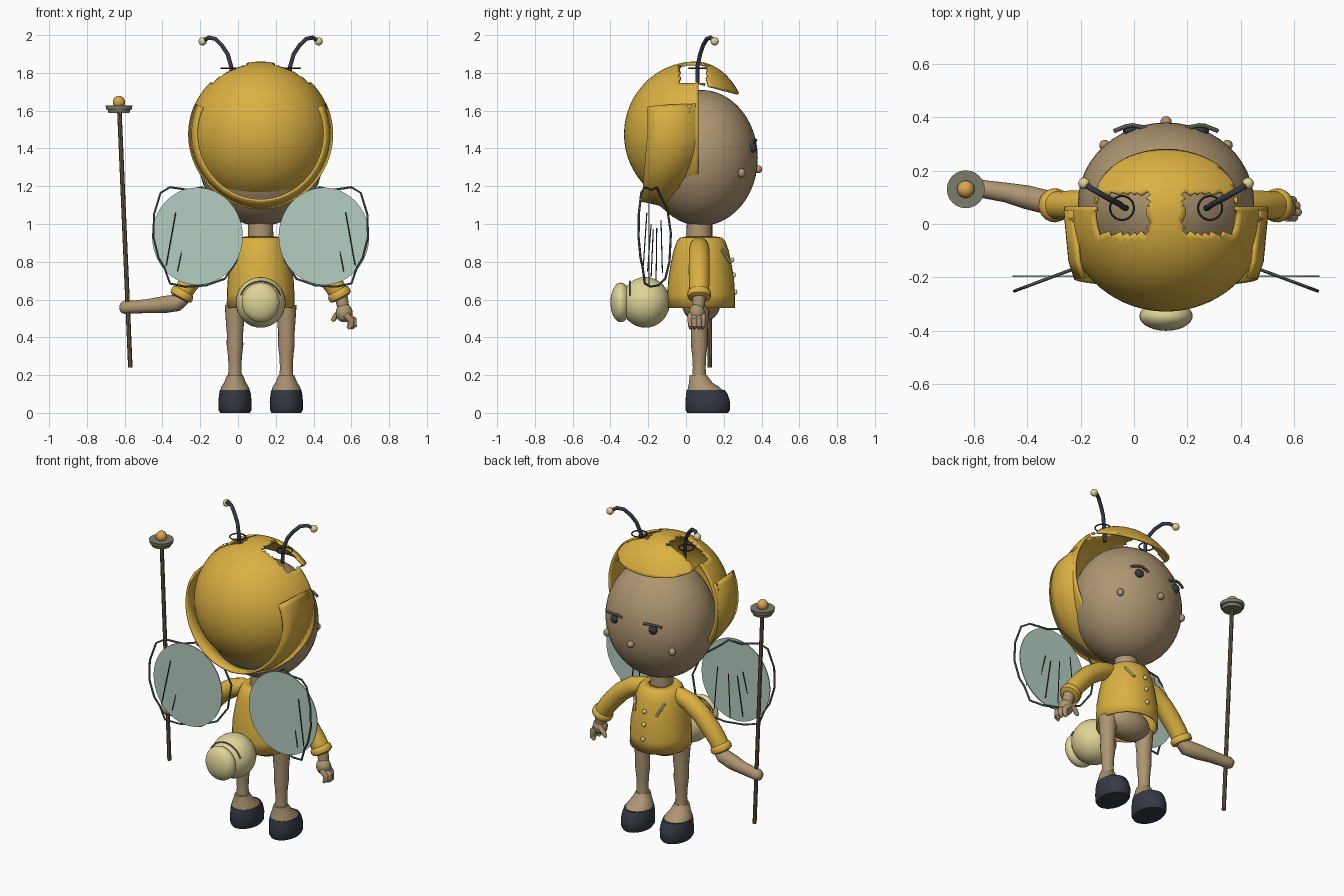
import bpy, bmesh, math
from mathutils import Vector, Matrix

if "Cube" in bpy.data.objects:
    bpy.data.objects.remove(bpy.data.objects["Cube"])

CX = 0.12  # body centre line


def material(name, r, g, b):
    m = bpy.data.materials.new(name)
    m.diffuse_color = tuple((c / 255) ** 2.2 for c in (r, g, b)) + (1,)
    m.use_nodes = True
    m.node_tree.nodes["Principled BSDF"].inputs["Base Color"].default_value = m.diffuse_color
    return m


GOLD = material("golden yellow", 218, 175, 68)
SKIN = material("tan skin", 172, 148, 113)
DARK = material("dark slate", 56, 60, 70)
CREAM = material("pale cream", 222, 211, 150)
TEAL = material("pale teal", 178, 204, 193)
WIRE = material("wing frame grey", 92, 106, 102)
WOOD = material("staff brown", 112, 94, 72)
GREY = material("warm grey", 122, 122, 106)
AMBER = material("amber", 214, 164, 80)


def finish(bm, name, mat, angle=40):
    bmesh.ops.recalc_face_normals(bm, faces=bm.faces)
    me = bpy.data.meshes.new(name)
    bm.to_mesh(me)
    bm.free()
    me.materials.append(mat)
    ob = bpy.data.objects.new(name, me)
    bpy.context.collection.objects.link(ob)
    bpy.ops.object.select_all(action='DESELECT')
    ob.select_set(True)
    bpy.context.view_layer.objects.active = ob
    bpy.ops.object.shade_smooth_by_angle(angle=math.radians(angle))
    return ob


def ball(name, mat, c, r, seg=24):
    r = r if isinstance(r, tuple) else (r, r, r)
    bm = bmesh.new()
    bmesh.ops.create_uvsphere(bm, u_segments=seg, v_segments=seg // 2, radius=1)
    bmesh.ops.transform(bm, verts=bm.verts, matrix=Matrix.Translation(c) @ Matrix.Diagonal((*r, 1)))
    return finish(bm, name, mat)


def skin_rings(bm, rings, caps=True, loop=False):
    n = len(rings[0])
    for a, b in zip(rings, rings[1:] + (rings[:1] if loop else [])):
        for i in range(n):
            bm.faces.new((a[i], a[(i + 1) % n], b[(i + 1) % n], b[i]))
    if caps and not loop:
        bm.faces.new(rings[0])
        bm.faces.new(rings[-1])


def loft(name, mat, rings, n=32, caps=True):
    """Stack of horizontal ellipses (x, y, z, rx, ry)."""
    bm = bmesh.new()
    rows = [[bm.verts.new((x + rx * math.cos(t * math.tau / n), y + ry * math.sin(t * math.tau / n), z))
             for t in range(n)] for x, y, z, rx, ry in rings]
    skin_rings(bm, rows, caps)
    return finish(bm, name, mat)


def tube(name, mat, pts, n=12, loop=False):
    """Round tube along points (x, y, z, radius)."""
    bm = bmesh.new()
    P = [Vector(p[:3]) for p in pts]
    rows, normal = [], None
    for i, p in enumerate(P):
        if loop:
            d = P[(i + 1) % len(P)] - P[i - 1]
        else:
            d = P[min(i + 1, len(P) - 1)] - P[max(i - 1, 0)]
        d.normalize()
        normal = d.orthogonal() if normal is None else normal - d * normal.dot(d)
        normal.normalize()
        side = d.cross(normal)
        rows.append([bm.verts.new(p + pts[i][3] * (normal * math.cos(a) + side * math.sin(a)))
                     for a in (k * math.tau / n for k in range(n))])
    skin_rings(bm, rows, True, loop)
    return finish(bm, name, mat)


def thicken(ob, t):
    m = ob.modifiers.new("thickness", 'SOLIDIFY')
    m.thickness = t
    m.offset = -1


# head and neck
ball("head", SKIN, (CX, 0.08, 1.35), (0.33, 0.30, 0.36), 48)
loft("neck", SKIN, [(CX, 0.07, 0.88, .068, .068), (CX, 0.07, 1.05, .065, .065)])

# hood shell: ellipsoid opened for the face, with a brim and two antenna holes
bm = bmesh.new()
bmesh.ops.create_uvsphere(bm, u_segments=72, v_segments=48, radius=1)
for v in bm.verts:
    x, y, z = v.co
    v.co = (CX + .382 * x, .05 + (.28 if y > 0 else .378) * y, 1.475 + .385 * z)
cuts = [((0, .065, 0), (0, 1, 0)), ((0, .065, 1.75), (0, .27, 1)), ((0, -.1, 1.1), (0, -.9, 1))]
for co, no in cuts:
    bmesh.ops.bisect_plane(bm, geom=bm.verts[:] + bm.edges[:] + bm.faces[:], plane_co=co, plane_no=no)
drop = []
for f in bm.faces:
    x, y, z = f.calc_center_median()
    face_gap = y > .065 and z < 1.75 - .27 * (y - .065)
    neck_gap = z < 1.1 + .9 * (y + .1)
    hole = z > 1.7 and abs(abs(x - CX) - .165) < .1 and abs(y - .04) < .075
    if face_gap or neck_gap or hole:
        drop.append(f)
bmesh.ops.delete(bm, geom=drop, context='FACES')
thicken(finish(bm, "hood", GOLD), .014)

# flared flap around the back and sides of the hood
bm = bmesh.new()
N, rows = 48, []
for i in range(N + 1):
    a = math.radians(-205 + 230 * i / N)
    low = max(0, -math.sin(a))
    front = .05 - .17 * low ** 2
    rows.append([bm.verts.new((CX + r * math.cos(a), y, 1.475 + (r + .012 * low) * math.sin(a)))
                 for r, y in ((.345, -.235 + .03 * (1 - low)), (.366, -.14), (.384, front))])
for a, b in zip(rows, rows[1:]):
    for j in range(2):
        bm.faces.new((a[j], a[j + 1], b[j + 1], b[j]))
thicken(finish(bm, "hood_flap", GOLD), .014)

# face
ball("nose", SKIN, (CX, .383, 1.29), .021, 16)
for s in (-1, 1):
    ball("eye", DARK, (CX + s * .135, .352, 1.405), (.027, .022, .027), 16)
    ball("eye_glint", CREAM, (CX + s * .135 + .008, .373, 1.414), .005, 8)
    tube("eyelid", GREY, [(CX + s * (.135 + d), .372 - abs(d) * .3 - d * .1, 1.432 + .012 * math.cos(d * 25), .008)
                          for d in (-.06, -.035, -.01, .015, .04, .06)], 8)
    ball("cheek", SKIN, (CX + s * .23, .295, 1.27), (.02, .02, .024), 16)

# antennae
for s in (-1, 1):
    path = [(.15, .06, 1.74), (.155, .06, 1.83), (.175, .075, 1.9), (.205, .09, 1.945),
            (.24, .11, 1.98), (.275, .13, 1.987), (.305, .15, 1.97)]
    tube("antenna", DARK, [(CX + s * d, y, z, .011) for d, y, z in path])
    ball("antenna_tip", CREAM, (CX + s * .307, .152, 1.967), .022, 16)
    tube("antenna_ring", DARK, [(CX + s * .165 + .045 * math.cos(k * math.tau / 24),
                                 .06 + .045 * math.sin(k * math.tau / 24), 1.825, .004)
                                for k in range(24)], 6, True)

# jacket and hips
jacket = loft("jacket", GOLD, [(CX, .08, z, r, r) for z, r in
              ((.555, .18), (.63, .179), (.7, .175), (.78, .163), (.86, .146), (.91, .128), (.928, .11), (.935, .07))],
              caps=False)
thicken(jacket, .01)
ball("hips", SKIN, (CX, .08, .57), (.15, .10, .09))
for z in (.81, .73, .64):
    ball("button", CREAM, (CX, .262 - max(0, z - .65) * .1, z), (.014, .01, .014), 12)
for s in (-1, 1):
    tube("pocket_trim", CREAM, [(CX + s * .105, .19, .865, .008), (CX + s * .075, .236, .795, .008)], 8)

# sleeves with cuffs
for s in (-1, 1):
    tube("sleeve", GOLD, [(CX + s * d, .07, z, r) for d, z, r in
         ((.08, .89, .035), (.13, .88, .05), (.2, .855, .056), (.28, .80, .056), (.34, .735, .056),
          (.385, .68, .054), (.42, .625, .052))], 20)
    tube("cuff", GOLD, [(CX + s * d, .07, z, r) for d, z, r in
         ((.403, .648, .05), (.409, .638, .062), (.418, .624, .064), (.425, .612, .06), (.428, .606, .045))], 20)

# forearm gripping the staff
tube("forearm", SKIN, [(-.28, .075, .605, .03), (-.32, .08, .583, .045), (-.40, .10, .572, .045),
                       (-.48, .118, .565, .037), (-.56, .13, .56, .034), (-.60, .135, .558, .036),
                       (-.62, .137, .557, .026), (-.628, .137, .557, .01)], 16)

# open hand with fingers
tube("wrist", SKIN, [(.545, .07, .62, .035), (.555, .066, .57, .032), (.56, .06, .53, .03)], 16)
ball("palm", SKIN, (.562, .058, .53), (.045, .042, .05), 20)
for y, x in ((.025, .60), (.045, .615), (.068, .61), (.088, .595)):
    tube("finger", SKIN, [(.57, y, .52, .017), (x, y, .49, .017), (x, y, .462, .015), (x - .015, y, .448, .009)], 10)
tube("thumb", SKIN, [(.555, .08, .54, .017), (.52, .09, .515, .015), (.505, .09, .495, .013), (.498, .09, .485, .007)], 10)

# legs and shoes
for s in (-1, 1):
    x = CX + s * .136
    loft("leg", SKIN, [(x, .07, z, r, r) for z, r in
         ((.19, .037), (.24, .034), (.30, .037), (.36, .044), (.42, .043), (.48, .048), (.57, .054))], 20)
    loft("ankle", SKIN, [(x, .105, .11, .08, .10), (x, .095, .135, .074, .084), (x, .078, .16, .058, .062),
                         (x, .065, .20, .042, .045)], 24)
    loft("shoe", DARK, [(x, .115, 0, .078, .108), (x, .115, .015, .087, .117), (x, .115, .06, .088, .118),
                        (x, .11, .10, .084, .11), (x, .105, .122, .079, .10)], 28)

# abdomen
ball("abdomen", CREAM, (CX, -.215, .585), (.132, .13, .134), 32)
ball("abdomen_tip", CREAM, (CX, -.345, .585), (.10, .055, .105), 28)
tube("abdomen_seam", GREY, [(CX + .112 * math.cos(a), -.298, .585 + .112 * math.sin(a), .004)
                            for a in (math.radians(20 + 10 * k) for k in range(15))], 6)

# wings: flat pane, tilted wire frame and veins
OUTLINE = [(.13, .80), (.11, .95), (.16, 1.08), (.27, 1.16), (.31, 1.195), (.38, 1.18), (.48, 1.195), (.53, 1.165),
           (.565, 1.05), (.568, .93), (.54, .82), (.51, .77), (.48, .685), (.40, .668), (.29, .675), (.19, .71)]
VEINS = [((.23, .74), (.25, 1.02)), ((.32, .70), (.31, .98)), ((.39, .72), (.36, .97)),
         ((.44, .75), (.39, 1.00)), ((.50, .78), (.45, 1.06))]


def wing_point(s, d, z, r):
    return (CX + s * d, -.08 - .17 * (d - .11) / .455, z, r)


for s in (-1, 1):
    bm = bmesh.new()
    bmesh.ops.create_cone(bm, cap_ends=True, segments=48, radius1=1, radius2=1, depth=.006)
    bmesh.ops.transform(bm, verts=bm.verts, matrix=Matrix.Translation((CX + s * .335, -.195, .935)) @
                        Matrix.Rotation(math.pi / 2, 4, 'X') @ Matrix.Diagonal((.24, .258, 1, 1)))
    finish(bm, "wing_pane", TEAL)
    tube("wing_frame", WIRE, [wing_point(s, d, z, .006) for d, z in OUTLINE], 6, True)
    for a, b in VEINS:
        tube("wing_vein", DARK, [wing_point(s, *a, .003), wing_point(s, *b, .003)], 6)

# staff
tube("staff", WOOD, [(-.57, .125, .24, .012), (-.628, .13, 1.6, .012)], 8)
loft("staff_cup", GREY, [(-.63, .13, 1.588, .056, .056), (-.63, .13, 1.605, .06, .06),
                         (-.63, .13, 1.607, .068, .068), (-.63, .13, 1.628, .071, .071)], 24)
ball("staff_knob", AMBER, (-.63, .13, 1.645), .033, 20)
